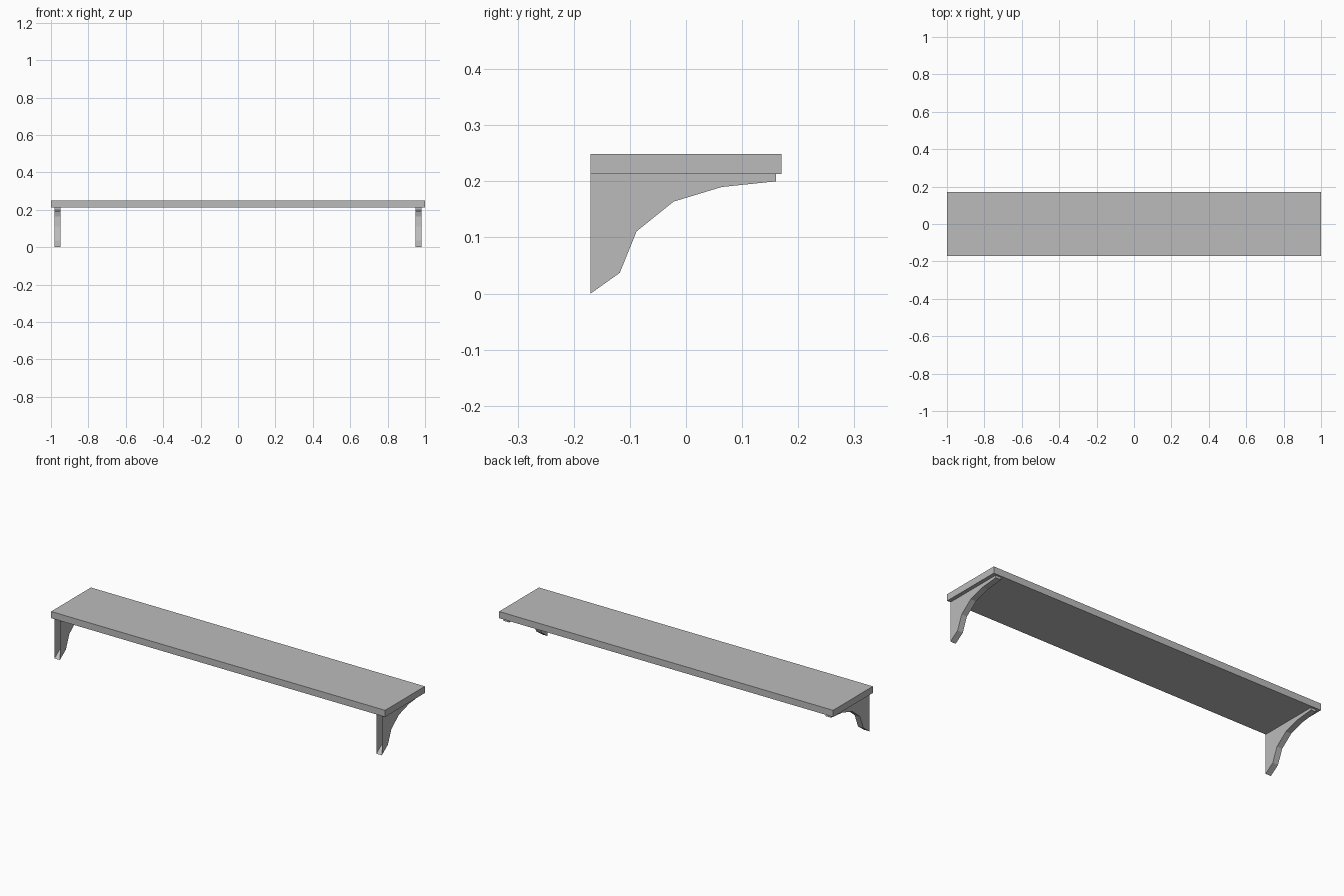
import bpy
import bmesh

cube = bpy.data.objects.get("Cube")
if cube:
    bpy.data.objects.remove(cube, do_unlink=True)

# One plain grey for the whole shelf
grey = bpy.data.materials.new("plain_grey")
grey.use_nodes = True
colour = (0.5, 0.5, 0.5, 1)
grey.diffuse_color = colour
grey.node_tree.nodes["Principled BSDF"].inputs["Base Color"].default_value = colour

DEPTH, UNDERSIDE, TOP = 0.17, 0.213, 0.249


def add_object(name, bm):
    bmesh.ops.recalc_face_normals(bm, faces=bm.faces)
    mesh = bpy.data.meshes.new(name)
    bm.to_mesh(mesh)
    bm.free()
    mesh.materials.append(grey)
    obj = bpy.data.objects.new(name, mesh)
    bpy.context.collection.objects.link(obj)
    return obj


# Shelf board
bm = bmesh.new()
bmesh.ops.create_cube(bm, size=1)
bmesh.ops.scale(bm, verts=bm.verts, vec=(2, 2 * DEPTH, TOP - UNDERSIDE))
bmesh.ops.translate(bm, verts=bm.verts, vec=(0, 0, (TOP + UNDERSIDE) / 2))
add_object("shelf_board", bm)

# Bracket side outline (y, z): wall edge, then the faceted curve to the tip
OUTLINE = [(-DEPTH, UNDERSIDE), (-DEPTH, 0), (-0.118, 0.037), (-0.088, 0.111),
           (-0.022, 0.164), (0.064, 0.19), (0.16, 0.2), (0.16, UNDERSIDE)]


def bracket(name, x_inner, x_outer):
    """Hollow bracket, open against the wall and under the board."""
    bm = bmesh.new()
    inner, outer = [[bm.verts.new((x, y, z)) for y, z in OUTLINE]
                    for x in (x_inner, x_outer)]
    bm.faces.new(inner)
    bm.faces.new(outer)
    for i in range(1, len(OUTLINE) - 1):
        bm.faces.new((inner[i], inner[i + 1], outer[i + 1], outer[i]))
    add_object(name, bm)


for side, sign in (("left", 1), ("right", -1)):
    bracket(side + "_bracket", sign * 0.948, sign * 0.98)
